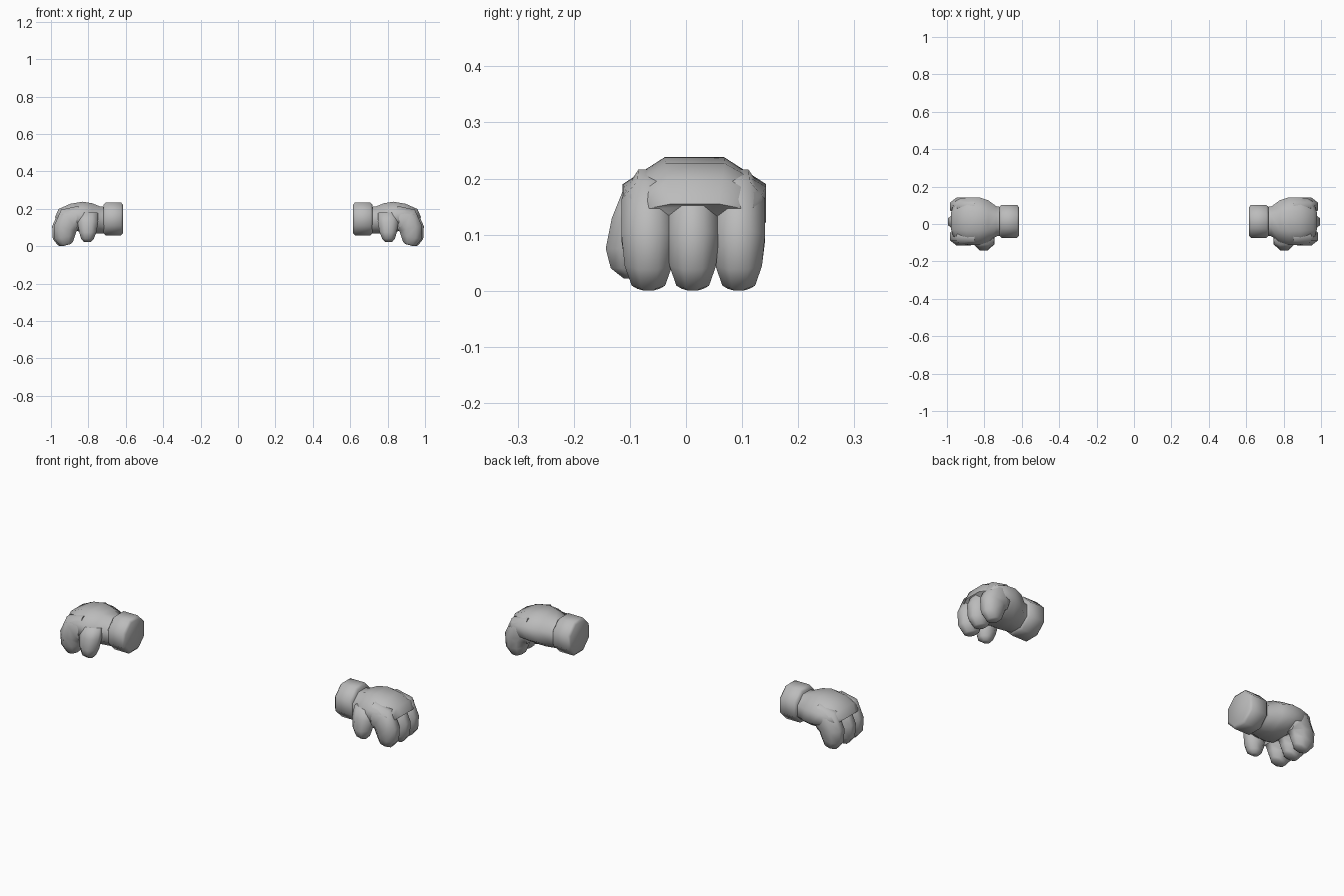
import bpy, bmesh, math
from mathutils import Vector

cube = bpy.data.objects.get("Cube")
if cube:
    bpy.data.objects.remove(cube, do_unlink=True)

grey = bpy.data.materials.new("glove grey")
grey.use_nodes = True
color = (0.5, 0.5, 0.5, 1)
grey.diffuse_color = color
grey.node_tree.nodes["Principled BSDF"].inputs["Base Color"].default_value = color


def loft(name, side, sections, sides=8, sharp=75):
    """Skin rings given as (x, y, z, tilt in degrees, half width in y, half thickness)."""
    bm = bmesh.new()
    rings = []
    reach = 1 / math.cos(math.pi / sides)
    for x, y, z, tilt, width, thick in sections:
        a = math.radians(tilt)
        normal = Vector((-math.sin(a), 0, math.cos(a)))
        ring = []
        for k in range(sides):
            t = (k + 0.5) * math.tau / sides
            p = Vector((x, y, z)) + normal * (thick * reach * math.sin(t))
            p.y += width * reach * math.cos(t)
            ring.append(bm.verts.new((p.x * side, p.y, p.z)))
        rings.append(ring)
    for a, b in zip(rings, rings[1:]):
        for k in range(sides):
            n = (k + 1) % sides
            bm.faces.new((a[k], a[n], b[n], b[k]))
    bm.faces.new(rings[0])
    bm.faces.new(rings[-1])
    bmesh.ops.recalc_face_normals(bm, faces=bm.faces)
    mesh = bpy.data.meshes.new(name)
    bm.to_mesh(mesh)
    bm.free()
    mesh.materials.append(grey)
    obj = bpy.data.objects.new(name, mesh)
    bpy.context.collection.objects.link(obj)
    bpy.ops.object.select_all(action="DESELECT")
    obj.select_set(True)
    bpy.context.view_layer.objects.active = obj
    bpy.ops.object.shade_smooth_by_angle(angle=math.radians(sharp))
    return obj


# Round cuff with softened rims
CUFF = [(x, 0.014, 0.146, 0, r, r) for x, r in
        ((0.615, 0.076), (0.625, 0.088), (0.708, 0.088), (0.72, 0.076))]

# Back of the hand and palm, widening from the wrist to the knuckles
PALM = [
    (0.70, 0.014, 0.140, 0, 0.075, 0.070),
    (0.735, 0.014, 0.140, 0, 0.080, 0.072),
    (0.78, 0.015, 0.150, 0, 0.112, 0.080),
    (0.83, 0.015, 0.156, 0, 0.128, 0.082),
    (0.88, 0.016, 0.155, -12, 0.127, 0.074),
    (0.925, 0.016, 0.150, -35, 0.118, 0.060),
    (0.950, 0.016, 0.135, -55, 0.100, 0.035),
]

# Curled finger: x, z, tilt, width factor, half thickness
CURL = [
    (0.860, 0.150, 0, 0.90, 0.066),
    (0.905, 0.140, -40, 1.00, 0.072),
    (0.930, 0.095, -78, 1.00, 0.062),
    (0.932, 0.048, -100, 0.88, 0.056),
    (0.924, 0.013, -105, 0.62, 0.036),
    (0.922, 0.006, -105, 0.42, 0.022),
]

# Thumb hanging from the front edge of the palm
THUMB = [
    (0.800, -0.078, 0.180, -90, 0.034, 0.050),
    (0.803, -0.092, 0.130, -90, 0.040, 0.056),
    (0.803, -0.101, 0.075, -90, 0.042, 0.046),
    (0.805, -0.102, 0.040, -90, 0.032, 0.034),
    (0.805, -0.096, 0.022, -90, 0.015, 0.018),
]

FINGERS = (("index", -0.067, 0.048, -0.006),
           ("middle", 0.012, 0.047, 0.003),
           ("little", 0.094, 0.047, -0.006))

for label, side in (("left", 1), ("right", -1)):
    loft(label + "_cuff", side, CUFF, sharp=60)
    loft(label + "_palm", side, PALM)
    loft(label + "_thumb", side, THUMB)
    for finger, y, width, shift in FINGERS:
        path = [(x + shift, y, z, tilt, width * f, thick)
                for x, z, tilt, f, thick in CURL]
        loft(label + "_" + finger + "_finger", side, path)
